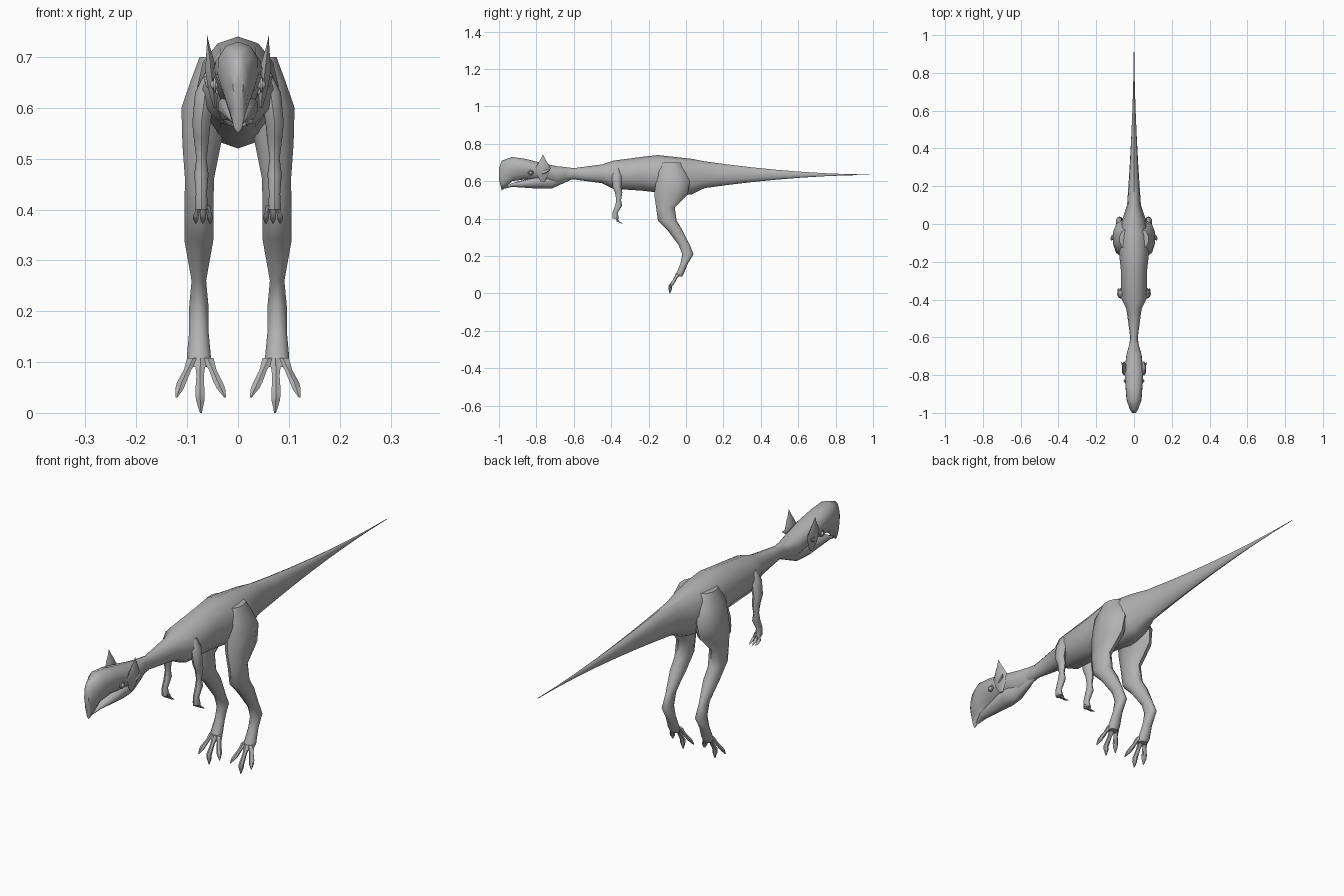
import bpy
import bmesh
from math import sin, cos, pi, radians
from mathutils import Vector

default_cube = bpy.data.objects.get("Cube")
if default_cube:
    bpy.data.objects.remove(default_cube, do_unlink=True)

# One plain colour for the whole animal
grey = (.45, .45, .45, 1)
skin = bpy.data.materials.new("plain grey skin")
skin.use_nodes = True
skin.diffuse_color = grey
for node in skin.node_tree.nodes:
    if node.type == 'BSDF_PRINCIPLED':
        node.inputs["Base Color"].default_value = grey


def finish(name, bm):
    """Turn a bmesh into a smooth shaded object that keeps sharp edges."""
    bmesh.ops.recalc_face_normals(bm, faces=bm.faces)
    mesh = bpy.data.meshes.new(name)
    bm.to_mesh(mesh)
    bm.free()
    mesh.materials.append(skin)
    for polygon in mesh.polygons:
        polygon.use_smooth = True
    mesh.set_sharp_from_angle(angle=radians(50))
    obj = bpy.data.objects.new(name, mesh)
    bpy.context.scene.collection.objects.link(obj)


def loft(name, stations, along='Z', sides=8, taper=0, side=1):
    """Skin rings centred on (x, y, z) with half sizes (across, deep)."""
    bm = bmesh.new()
    rings = []
    for x, y, z, across, deep in stations:
        ring = []
        for i in range(sides):
            angle = 2 * pi * i / sides
            u = across * sin(angle) * (1 + taper * cos(angle))
            v = deep * cos(angle)
            if along == 'Y':
                point = (side * (x + u), y, z + v)
            else:
                point = (side * (x + u), y + v, z)
            ring.append(bm.verts.new(point))
        rings.append(ring)
    for lower, upper in zip(rings, rings[1:]):
        for i in range(sides):
            j = (i + 1) % sides
            bm.faces.new((lower[i], lower[j], upper[j], upper[i]))
    bm.faces.new(rings[0])
    bm.faces.new(rings[-1])
    finish(name, bm)


def profile_loft(name, profile, taper=0):
    """Loft a centred part from (y, top, bottom, half width) rows."""
    stations = [(0, y, (top + bottom) / 2, width, (top - bottom) / 2)
                for y, top, bottom, width in profile]
    loft(name, stations, 'Y', sides=12, taper=taper)


def digit(name, root, knuckle, tip, thickness, side):
    """A toe or finger with a swollen knuckle and a pointed claw."""
    root, knuckle, tip = Vector(root), Vector(knuckle), Vector(tip)
    joints = [root, root.lerp(knuckle, .5), knuckle, knuckle.lerp(tip, .4), tip]
    sizes = [thickness * scale for scale in (1.3, .8, 1, .9, .2)]
    loft(name, [(*joint, size, size) for joint, size in zip(joints, sizes)],
         sides=6, side=side)


# Neck and trunk, then a tail that thins steadily to a point
trunk = [(-.68, .68, .6, .03), (-.6, .67, .61, .02), (-.45, .69, .59, .04),
         (-.39, .71, .56, .07), (-.24, .73, .55, .07), (-.15, .74, .54, .08),
         (-.06, .73, .52, .08), (.03, .72, .53, .06)]
tail_start, tail_end, tail_height, tail_steps = .1, .98, .635, 7
for step in range(tail_steps + 1):
    along_tail = step / tail_steps
    size = (1 - along_tail) ** 1.8 + .02
    trunk.append((tail_start + (tail_end - tail_start) * along_tail,
                  tail_height + .07 * size, tail_height - .07 * size,
                  .036 * size))
profile_loft("trunk_and_tail", trunk)

# Domed skull with a hooked beak, and the jaw below it
profile_loft("skull", [
    (-1, .67, .61, .01), (-.985, .71, .55, .02), (-.93, .73, .6, .04),
    (-.86, .72, .61, .045), (-.78, .7, .6, .05), (-.69, .68, .58, .04),
    (-.62, .67, .61, .02)], taper=.25)
profile_loft("lower_jaw", [
    (-.97, .57, .56, .005), (-.93, .59, .57, .02), (-.78, .63, .56, .04),
    (-.72, .63, .56, .03), (-.61, .64, .61, .01)], taper=.2)

for label, side in (("left", 1), ("right", -1)):
    # Flat crest behind the eye, leaning outwards as it rises to a horn
    crest = [(.6, .01), (.63, .03), (.67, .04), (.7, .024), (.72, .011), (.742, .001)]
    loft(label + "_crest_horn",
         [(.045 + (z - .6) / 9, -.765, z, depth / 3, depth) for z, depth in crest],
         sides=6, side=side)
    loft(label + "_cheek_spike", [
        (.04, -.79, .645, .012, .018), (.053, -.76, .65, .011, .016),
        (.067, -.73, .66, .001, .002)], along='Y', sides=6, side=side)

    # Eyeball and the rim around it
    eye = (.046 * side, -.83, .645)
    bm = bmesh.new()
    bmesh.ops.create_uvsphere(bm, u_segments=12, v_segments=8, radius=.009)
    bmesh.ops.translate(bm, verts=bm.verts, vec=eye)
    finish(label + "_eye", bm)
    bpy.ops.mesh.primitive_torus_add(
        major_radius=.012, minor_radius=.003, major_segments=12,
        minor_segments=6, location=eye, rotation=(0, pi / 2, 0))
    rim = bpy.context.object
    rim.name = label + "_eye_rim"
    rim.data.materials.append(skin)
    bpy.ops.object.shade_smooth()

    # Thigh, shin and raised heel, tucked in towards the hip
    leg = [(-.08, .7, .03, .05), (-.08, .65, .04, .08), (-.07, .6, .05, .09),
           (-.08, .53, .04, .09), (-.11, .46, .03, .05), (-.1, .39, .03, .05),
           (-.06, .34, .03, .04), (-.01, .26, .015, .03), (.01, .21, .02, .03),
           (-.01, .16, .02, .02), (-.03, .11, .025, .02), (-.04, .09, .02, .02)]
    loft(label + "_leg",
         [(.077 - max(0, z - .4) ** 2 / 3, y, z, across, deep)
          for y, z, across, deep in leg], sides=10, side=side)

    # Slim hanging arm, tucked in towards the shoulder
    arm = [(-.37, .67, .01), (-.37, .63, .02), (-.37, .57, .018), (-.36, .54, .015),
           (-.36, .5, .01), (-.36, .47, .014), (-.38, .43, .011), (-.375, .4, .013)]
    loft(label + "_arm",
         [(.072 - max(0, z - .6) / 4, y, z, radius, radius * 1.3)
          for y, z, radius in arm], side=side)

    # Three splayed toes and three fingers, the middle one lowest or straightest
    for which, spread in (("inner", -1), ("middle", 0), ("outer", 1)):
        lift = abs(spread)
        digit(f"{label}_{which}_toe",
              root=(.074 + .014 * spread, -.04, .108),
              knuckle=(.075 + .036 * spread, -.084 + .015 * lift, .04 + .02 * lift),
              tip=(.073 + .048 * spread, -.086, .03 * lift),
              thickness=.0105, side=side)
        digit(f"{label}_{which}_finger",
              root=(.069 + .007 * spread, -.375, .408),
              knuckle=(.069 + .014 * spread, -.364, .386),
              tip=(.069 + .014 * spread, -.34, .372),
              thickness=.0065, side=side)
